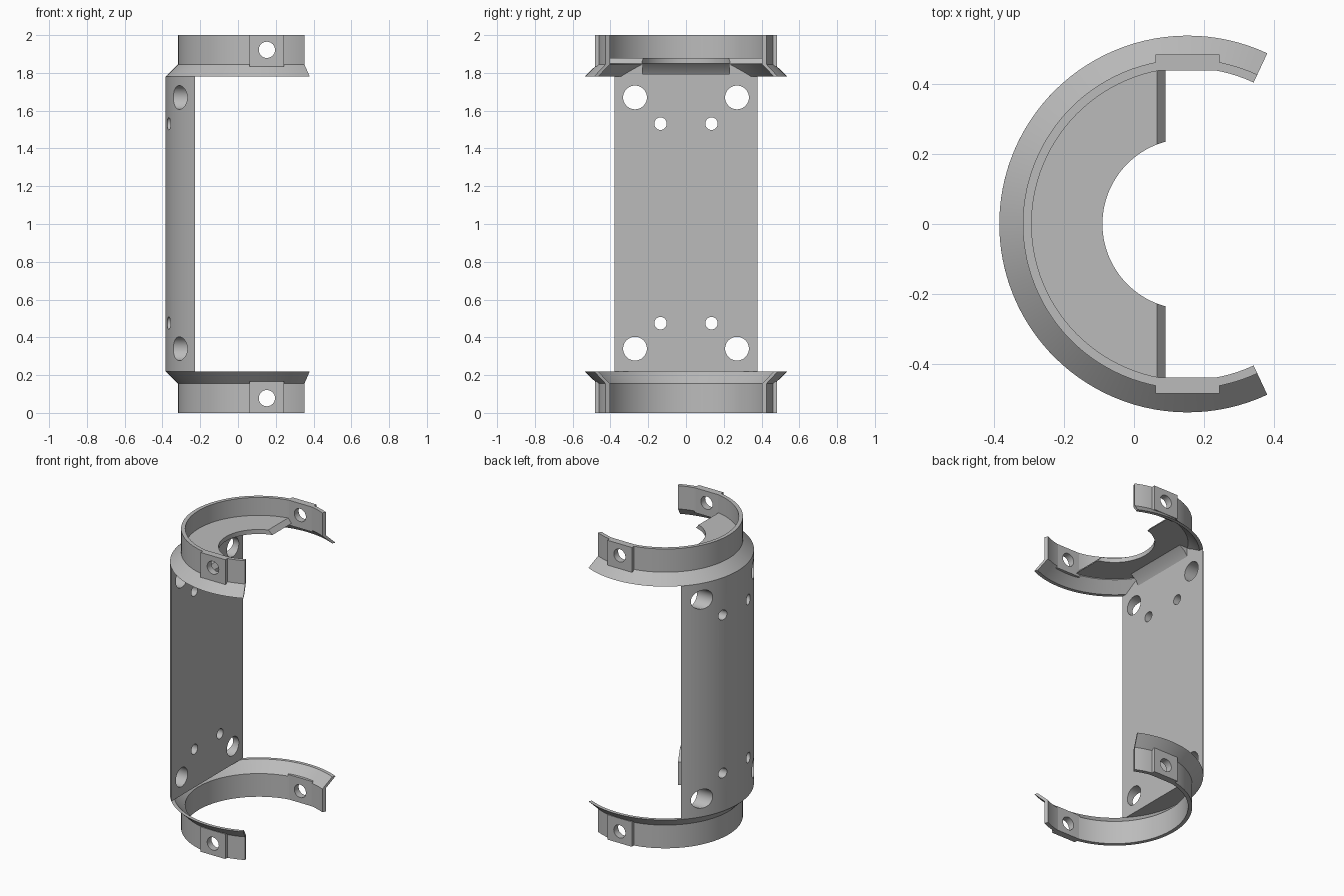
import bpy, bmesh, math
from mathutils import Vector

if "Cube" in bpy.data.objects:
    bpy.data.objects.remove(bpy.data.objects["Cube"], do_unlink=True)

CX = 0.153          # axis of all the arcs
END = 65            # opening half angle in degrees
R_OUT, R_RING, R_IN = 0.537, 0.47, 0.445

grey = bpy.data.materials.new("grey plastic")
grey.use_nodes = True
grey.diffuse_color = (0.5, 0.5, 0.5, 1)
grey.node_tree.nodes["Principled BSDF"].inputs["Base Color"].default_value = (0.5, 0.5, 0.5, 1)


def finish(bm, name):
    bmesh.ops.recalc_face_normals(bm, faces=bm.faces)
    mesh = bpy.data.meshes.new(name)
    bm.to_mesh(mesh)
    bm.free()
    mesh.materials.append(grey)
    ob = bpy.data.objects.new(name, mesh)
    bpy.context.collection.objects.link(ob)
    return ob


def loft(loops):
    """Solid through a list of closed point loops, capped at both ends."""
    bm = bmesh.new()
    rows = [[bm.verts.new(p) for p in loop] for loop in loops]
    n = len(rows[0])
    for a, b in zip(rows, rows[1:]):
        for i in range(n):
            j = (i + 1) % n
            bm.faces.new((a[i], a[j], b[j], b[i]))
    bm.faces.new(rows[0])
    bm.faces.new(rows[-1])
    return bm


def arc_sweep(profile, steps=72):
    """Sweep an (r, z) profile round the open arc."""
    loops = []
    for k in range(steps + 1):
        a = math.radians(END + (360 - 2 * END) * k / steps)
        loops.append([(CX + r * math.cos(a), r * math.sin(a), z) for r, z in profile])
    return loft(loops)


def box(name, lo, hi):
    (x, y, z), (X, Y, Z) = lo, hi
    return finish(loft([[(x, y, h), (X, y, h), (X, Y, h), (x, Y, h)] for h in (z, Z)]), name)


def drill(ob, holes, axis):
    """Cut round holes (position, radius) along an axis."""
    for pos, radius in holes:
        bm = bmesh.new()
        bmesh.ops.create_cone(bm, cap_ends=True, segments=40, radius1=radius,
                              radius2=radius, depth=1.6)
        turn = Vector((0, 0, 1)).rotation_difference(Vector(axis)).to_matrix()
        bmesh.ops.rotate(bm, verts=bm.verts, matrix=turn)
        bmesh.ops.translate(bm, verts=bm.verts, vec=pos)
        cutter = finish(bm, "hole_cutter")
        cutter.hide_render = True
        mod = ob.modifiers.new("hole", 'BOOLEAN')
        mod.operation, mod.solver, mod.object = 'DIFFERENCE', 'EXACT', cutter
        bpy.context.view_layer.update()
        graph = bpy.context.evaluated_depsgraph_get()
        mesh = bpy.data.meshes.new_from_object(ob.evaluated_get(graph))
        ob.modifiers.clear()
        ob.data = mesh
        bpy.data.objects.remove(cutter, do_unlink=True)


parts = []

# Clamp collars with flared rims and drilled flat lugs, bottom and top
for level, flip in (("lower", False), ("upper", True)):
    def height(z):
        return 2 - z if flip else z
    profile = [(R_IN, 0), (R_RING, 0), (R_RING, 0.155), (R_OUT, 0.22),
               (0.514, 0.22), (R_IN, 0.155)]
    collar = finish(arc_sweep([(r, height(z)) for r, z in profile]), level + "_collar")
    hole = [((CX, 0, height(0.078)), 0.043)]
    drill(collar, hole, (0, 1, 0))
    parts.append(collar)
    for side, s in (("left", 1), ("right", -1)):
        y0, y1 = sorted((s * 0.437, s * 0.483))
        z0, z1 = sorted((height(0), height(0.166)))
        lug = box(f"{level}_{side}_lug", (CX - 0.091, y0, z0), (CX + 0.091, y1, z1))
        drill(lug, hole, (0, 1, 0))
        parts.append(lug)

# Back wall: circle segment with a flat inner face, tapering into the upper flare
CHORD = 0.38
loops = []
for z, r in ((0.22, R_OUT), (1.78, R_OUT), (1.781, 0.525), (1.852, 0.455)):
    half = math.acos(CHORD / r)
    loops.append([(CX - r * math.cos(t), r * math.sin(t), z)
                  for t in (half * (k / 20 - 1) for k in range(41))])
wall = finish(loft(loops), "back_wall")
holes = []
for s in (-1, 1):
    for up in (-1, 1):
        holes.append(((-0.3, s * 0.27, 1.005 + up * 0.665), 0.063))
        holes.append(((-0.3, s * 0.135, 1.003 + up * 0.528), 0.033))
drill(wall, holes, (1, 0, 0))
parts.append(wall)

# Shelf inside the upper collar, with a round opening and bevelled front edges
bm = arc_sweep([(0.243, 1.85), (0.45, 1.85), (0.45, 1.88), (0.243, 1.88)])
bmesh.ops.bisect_plane(bm, geom=bm.verts[:] + bm.edges[:] + bm.faces[:],
                       plane_co=(0.09, 0, 1.85), plane_no=(0.03, 0, 0.025),
                       clear_outer=True)
bmesh.ops.holes_fill(bm, edges=[e for e in bm.edges if e.is_boundary])
parts.append(finish(bm, "upper_shelf"))

# Small gusset between the wall and the shelf
x = CX - CHORD
parts.append(finish(loft([[(x - 0.01, y, 1.79), (x, y, 1.79), (x + 0.02, y, 1.82),
                           (x + 0.06, y, 1.852), (x - 0.01, y, 1.852)]
                          for y in (-0.23, 0.23)]), "wall_gusset"))

# Smooth curved surfaces, keep sharp edges
bpy.ops.object.select_all(action='DESELECT')
for ob in parts:
    ob.select_set(True)
bpy.context.view_layer.objects.active = parts[0]
bpy.ops.object.shade_smooth_by_angle(angle=math.radians(25))
